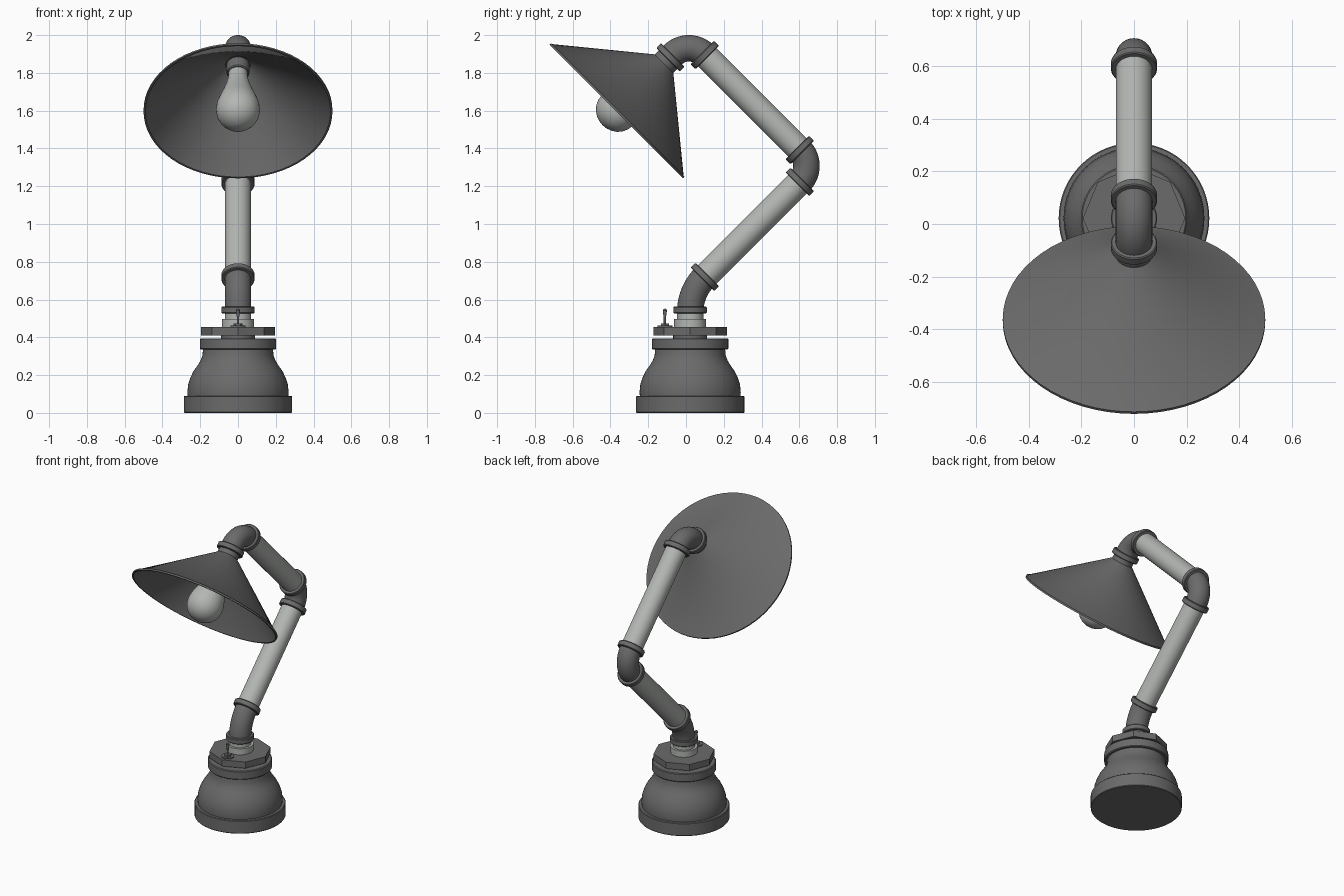
import bpy, bmesh, math
from mathutils import Vector

if "Cube" in bpy.data.objects:
    bpy.data.objects.remove(bpy.data.objects["Cube"])


def material(name, color):
    m = bpy.data.materials.new(name)
    m.diffuse_color = (*color, 1)
    m.use_nodes = True
    m.node_tree.nodes["Principled BSDF"].inputs["Base Color"].default_value = m.diffuse_color
    return m


DARK = material("dark_iron", (0.145, 0.145, 0.145))
PALE = material("pale_steel", (0.45, 0.47, 0.45))


def finish(name, bm, mat, angle=32):
    bmesh.ops.recalc_face_normals(bm, faces=bm.faces)
    for f in bm.faces:
        f.smooth = True
    me = bpy.data.meshes.new(name)
    bm.to_mesh(me)
    bm.free()
    me.set_sharp_from_angle(angle=math.radians(angle))
    me.materials.append(mat)
    ob = bpy.data.objects.new(name, me)
    bpy.context.collection.objects.link(ob)
    return ob


def skin(bm, rings, closed=False):
    """Bridge successive rings of vertices; cap the ends unless the profile is closed."""
    n = len(rings[0])
    pairs = list(zip(rings, rings[1:])) + ([(rings[-1], rings[0])] if closed else [])
    for a, b in pairs:
        for i in range(n):
            j = (i + 1) % n
            bm.faces.new((a[i], a[j], b[j], b[i]))
    if not closed:
        bm.faces.new(rings[0])
        bm.faces.new(rings[-1])


def lathe(name, mat, profile, origin, axis=(0, 0, 1), sides=48, closed=False):
    """Turn (radius, distance along axis) pairs around an axis in the YZ plane."""
    bm = bmesh.new()
    o, d, u = Vector(origin), Vector(axis).normalized(), Vector((1, 0, 0))
    v = d.cross(u)
    rings = []
    for r, s in profile:
        ring = []
        for i in range(sides):
            t = 2 * math.pi * i / sides
            ring.append(bm.verts.new(o + d * s + (u * math.cos(t) + v * math.sin(t)) * r))
        rings.append(ring)
    skin(bm, rings, closed)
    return finish(name, bm, mat)


def elbow(name, corner, d_in, d_out, tangent, radius=0.07, steps=14, sides=32):
    """Sweep a pipe round the corner between two directions in the YZ plane."""
    bm = bmesh.new()
    c, a, b = Vector(corner), Vector(d_in).normalized(), Vector(d_out).normalized()
    turn = a.angle(b)
    bend = tangent / math.tan(turn / 2)
    inward = (b - a * a.dot(b)).normalized()
    start, x = c - a * tangent, Vector((1, 0, 0))
    rings = []
    for k in range(steps + 1):
        t = turn * k / steps
        p = start + a * bend * math.sin(t) + inward * bend * (1 - math.cos(t))
        n = inward * math.cos(t) - a * math.sin(t)
        rings.append([bm.verts.new(p + (x * math.cos(w) + n * math.sin(w)) * radius)
                      for w in (2 * math.pi * i / sides for i in range(sides))])
    skin(bm, rings)
    finish(name, bm, DARK)
    return start, c + b * tangent


def flange(name, at, axis):
    lathe(name, DARK, [(0.06, -0.018), (0.084, -0.018), (0.088, -0.014),
                       (0.088, 0.014), (0.084, 0.018), (0.06, 0.018)], at, axis)


def pipe(name, a, b):
    lathe(name, PALE, [(0.069, 0), (0.069, (b - a).length)], a, b - a, 32)


CY = 0.022                       # centre line of the base
BASE = (0, CY, 0)
UP, OUT, BACK, DOWN = (0, 0, 1), (0, 1, 1), (0, -1, 1), (0, -1, -1)

# Base: bottom rim, bell body and collar
lathe("base_rim", DARK, [(0.284, 0), (0.287, 0.004), (0.287, 0.086), (0.283, 0.09)], BASE, sides=64)
lathe("base_body", DARK, [(0.266, 0.085), (0.268, 0.11), (0.264, 0.15), (0.253, 0.185),
                          (0.236, 0.22), (0.215, 0.25), (0.198, 0.277), (0.188, 0.305),
                          (0.185, 0.34)], BASE, sides=64)
lathe("base_collar", DARK, [(0.197, 0.335), (0.202, 0.34), (0.202, 0.39), (0.197, 0.395)], BASE, sides=64)

# Octagonal nut on a short neck
lathe("nut_neck", DARK, [(0.09, 0.39), (0.09, 0.415)], BASE)
lathe("octagon_nut", DARK, [(0.195, 0.411), (0.195, 0.455)], BASE, sides=8)

# Stem above the nut
lathe("stem_collar", PALE, [(0.085, 0.45), (0.085, 0.497)], BASE)
lathe("stem_pipe", PALE, [(0.07, 0.49), (0.07, 0.545)], BASE)
flange("stem_flange", (0, CY, 0.545), UP)

# Toggle switch
SWITCH = (0, -0.112, 0.455)
lathe("switch_plate", DARK, [(0.04, 0), (0.04, 0.007)], SWITCH, sides=24)
lathe("switch_nut", DARK, [(0.024, 0), (0.024, 0.018)], SWITCH, sides=6)
lathe("switch_lever", DARK, [(0.006, 0.01), (0.006, 0.05), (0.010, 0.078), (0.011, 0.088),
                             (0.007, 0.095), (0.001, 0.097)], SWITCH, sides=16)

# Elbows of the arm
_, low = elbow("base_elbow", (0, CY, 0.642), UP, OUT, 0.11)
knee_a, knee_b = elbow("knee_elbow", (0, 0.6875, 1.3075), OUT, BACK, 0.12)
top_a, top_b = elbow("top_elbow", (0, 0.015, 1.98), BACK, DOWN, 0.12)

# Straight pipes and flanges
pipe("lower_arm", low, knee_a)
pipe("upper_arm", knee_b, top_a)
for name, at, axis in (("lower_flange", low, OUT), ("knee_lower_flange", knee_a, OUT),
                       ("knee_upper_flange", knee_b, BACK), ("top_flange", top_a, BACK)):
    flange(name, at, axis)
flange("shade_flange", top_b + Vector(DOWN).normalized() * 0.018, DOWN)
lathe("shade_neck", DARK, [(0.069, -0.005), (0.069, 0.075)], top_b, DOWN)

# Conical shade, a thin shell with a small lip
lathe("shade", DARK, [(0.07, 0.066), (0.493, 0.412), (0.5, 0.413), (0.5, 0.424),
                      (0.49, 0.424), (0.487, 0.418), (0.06, 0.07)], top_b, DOWN, 64, True)

# Socket and bulb
lathe("bulb_socket", DARK, [(0.06, 0.06), (0.06, 0.135), (0.055, 0.14)], top_b, DOWN, 32)
lathe("bulb", PALE, [(0.05, 0.13), (0.053, 0.18), (0.063, 0.225), (0.08, 0.28), (0.1, 0.335),
                     (0.112, 0.375), (0.116, 0.41), (0.112, 0.443), (0.099, 0.473),
                     (0.08, 0.496), (0.055, 0.513), (0.028, 0.523), (0.002, 0.526)],
      top_b, DOWN)
